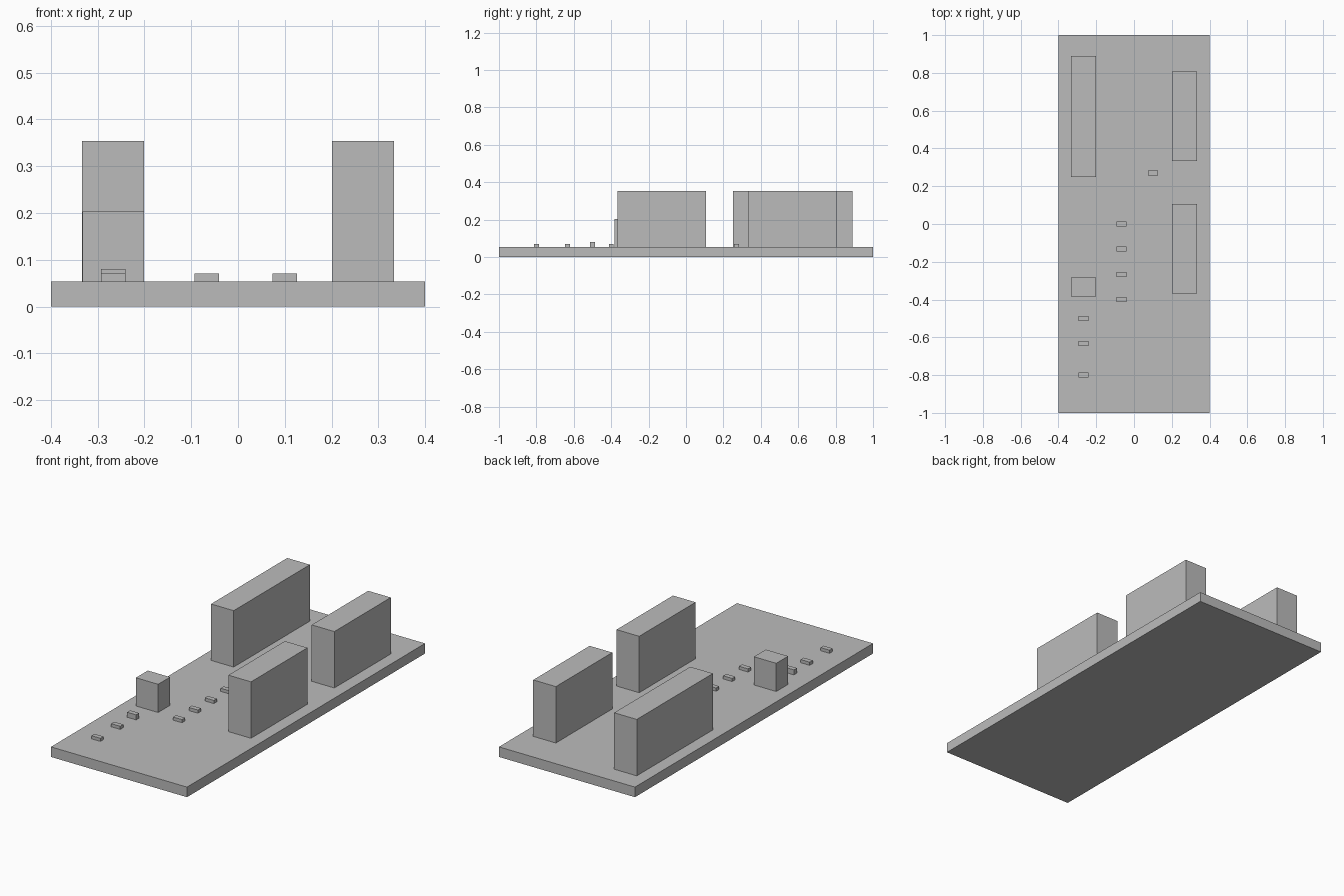
import bpy

if "Cube" in bpy.data.objects:
    bpy.data.objects.remove(bpy.data.objects["Cube"], do_unlink=True)

# Single plain grey for the whole model
GREY = (0.5, 0.5, 0.5, 1.0)
grey = bpy.data.materials.new("plain_grey")
grey.use_nodes = True
grey.diffuse_color = GREY
for node in grey.node_tree.nodes:
    if node.type == 'BSDF_PRINCIPLED':
        node.inputs["Base Color"].default_value = GREY

DECK = 0.0535  # height of the base slab's top


def box(name, x, y, width, depth, height, base=DECK):
    """Box centred on x, y and resting on the given base height."""
    bpy.ops.mesh.primitive_cube_add(size=1, location=(x, y, base + height / 2))
    obj = bpy.context.object
    obj.name = name
    obj.scale = (width, depth, height)
    bpy.ops.object.transform_apply(location=False, rotation=False, scale=True)
    obj.data.materials.append(grey)
    return obj


# Base slab
box("base_slab", 0, 0, 0.8, 2, DECK, base=0)

# Tall blocks along both long sides
box("right_tall_block", -0.267, 0.57, 0.133, 0.64, 0.3)
box("left_rear_block", 0.267, 0.57, 0.133, 0.474, 0.3)
box("left_front_block", 0.267, -0.13, 0.133, 0.474, 0.3)

# Low block
box("low_block", -0.267, -0.333, 0.131, 0.1, 0.15)

# Small raised tabs: a side row, a middle row and a single one
tabs = {
    "side_tab": (-0.267, (-0.8, -0.633, -0.5)),
    "middle_tab": (-0.067, (-0.4, -0.267, -0.133, 0)),
    "single_tab": (0.1, (0.27,)),
}
for name, (x, row) in tabs.items():
    for i, y in enumerate(row, 1):
        height = 0.0267 if (name, i) == ("side_tab", 3) else 0.0167
        box(f"{name}_{i}", x, y, 0.053, 0.0255, height)
